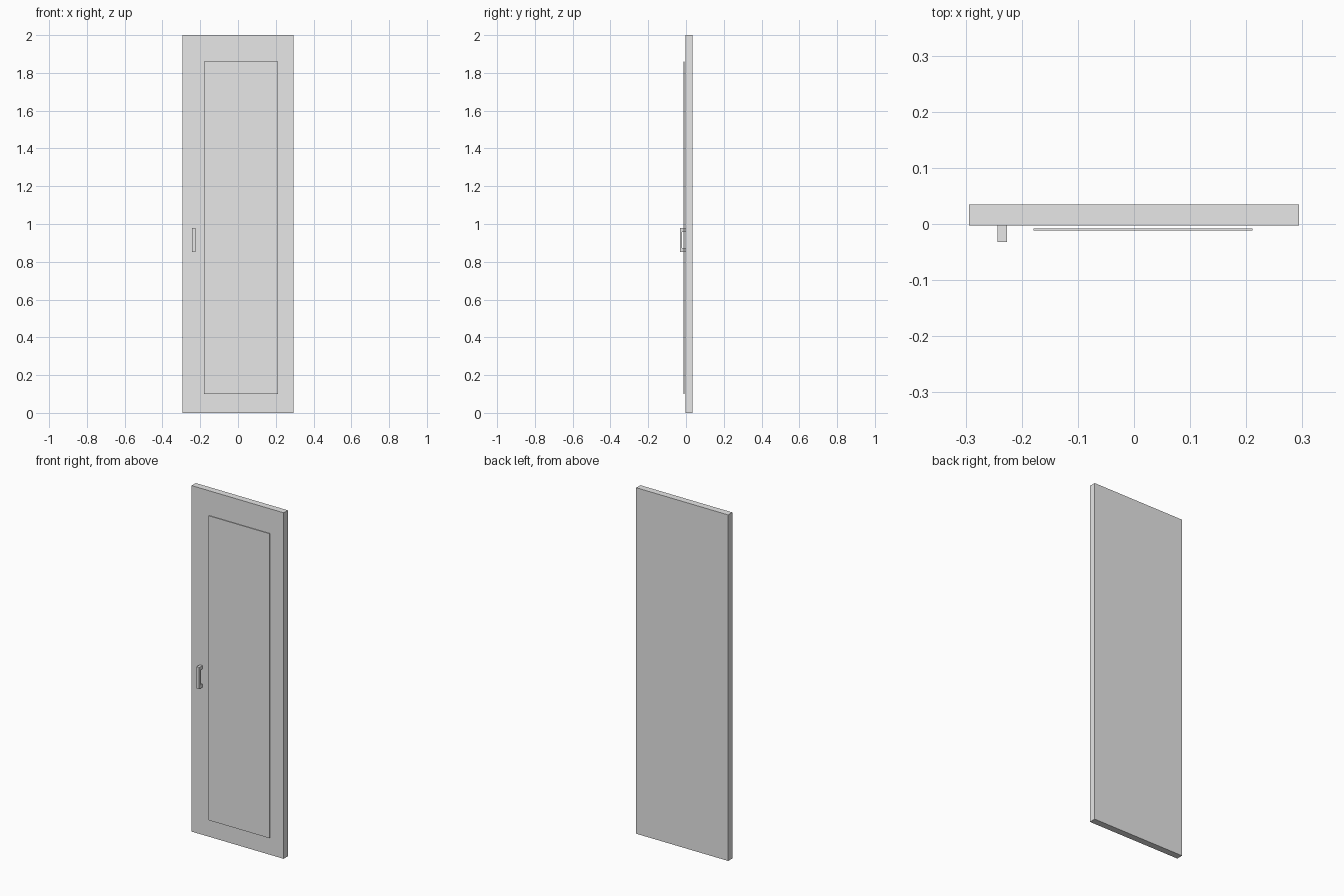
import bpy
import bmesh

if "Cube" in bpy.data.objects:
    bpy.data.objects.remove(bpy.data.objects["Cube"], do_unlink=True)

grey = bpy.data.materials.new("light_grey")
grey.use_nodes = True
colour = (0.8, 0.8, 0.8, 1)
grey.diffuse_color = colour
grey.node_tree.nodes["Principled BSDF"].inputs["Base Color"].default_value = colour


def extrude_profile(name, points, offset):
    """Extrude a flat polygon along the offset vector into a closed solid."""
    bm = bmesh.new()
    face = bm.faces.new([bm.verts.new(p) for p in points])
    result = bmesh.ops.extrude_face_region(bm, geom=[face], use_keep_orig=True)
    moved = [v for v in result["geom"] if isinstance(v, bmesh.types.BMVert)]
    bmesh.ops.translate(bm, verts=moved, vec=offset)
    bmesh.ops.recalc_face_normals(bm, faces=bm.faces)
    mesh = bpy.data.meshes.new(name)
    bm.to_mesh(mesh)
    bm.free()
    mesh.materials.append(grey)
    obj = bpy.data.objects.new(name, mesh)
    bpy.context.collection.objects.link(obj)
    return obj


def slab(name, x0, x1, y0, y1, z0, z1):
    corners = [(x0, y0, z0), (x1, y0, z0), (x1, y0, z1), (x0, y0, z1)]
    return extrude_profile(name, corners, (0, y1 - y0, 0))


# Door leaf and the thin panel standing just proud of its front
slab("door_leaf", -0.294, 0.294, -0.003, 0.035, 0, 2)
slab("front_panel", -0.179, 0.211, -0.012, -0.008, 0.1, 1.86)

# Pull handle: a bracket profile seen from the side, extruded across its width
front, grip, back = -0.032, -0.021, -0.003
low, high, leg = 0.852, 0.978, 0.02
bracket = [(back, low), (front, low), (front, high), (back, high),
           (back, high - leg), (grip, high - leg), (grip, low + leg), (back, low + leg)]
extrude_profile("pull_handle", [(-0.243, y, z) for y, z in bracket], (0.017, 0, 0))
